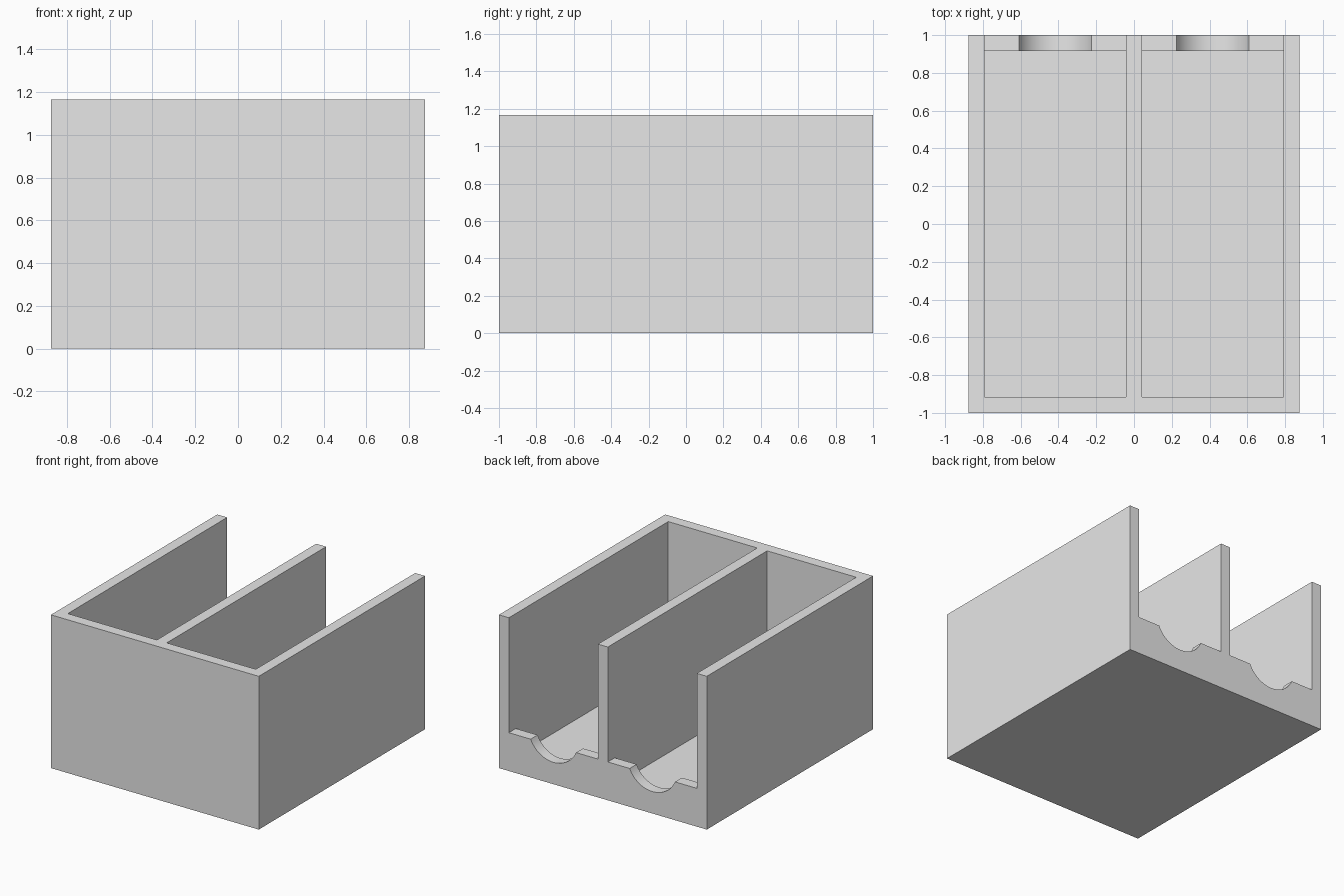
import bpy, bmesh, math

cube = bpy.data.objects.get("Cube")
if cube:
    bpy.data.objects.remove(cube, do_unlink=True)

U = 1 / 12                      # wall thickness, the module of the whole tray
WIDTH, DEPTH, HEIGHT = 21 * U, 24 * U, 14 * U
BAY_HALF, BAY_X = 4.5 * U, 5 * U
SILL_Z = 3.5 * U
NOTCH_R, NOTCH_Z = 2.5 * U, 4.5 * U

grey = bpy.data.materials.new("light_grey")
grey.use_nodes = True
color = (0.8, 0.8, 0.8, 1)
grey.diffuse_color = color
grey.node_tree.nodes["Principled BSDF"].inputs["Base Color"].default_value = color


def prism(name, profile, y0, y1):
    """Extrude an (x, z) outline along y."""
    bm = bmesh.new()
    face = bm.faces.new([bm.verts.new((x, y0, z)) for x, z in profile])
    new = bmesh.ops.extrude_face_region(bm, geom=[face])["geom"]
    moved = [v for v in new if isinstance(v, bmesh.types.BMVert)]
    bmesh.ops.translate(bm, verts=moved, vec=(0, y1 - y0, 0))
    bmesh.ops.recalc_face_normals(bm, faces=bm.faces)
    mesh = bpy.data.meshes.new(name)
    bm.to_mesh(mesh)
    bm.free()
    mesh.materials.append(grey)
    obj = bpy.data.objects.new(name, mesh)
    bpy.context.collection.objects.link(obj)
    return obj


def rect(x0, x1, z0, z1):
    return [(x0, z0), (x1, z0), (x1, z1), (x0, z1)]


def carve(body, cutter):
    """Subtract the cutter from the body and discard it."""
    cutter.hide_render = True
    mod = body.modifiers.new("carve", "BOOLEAN")
    mod.operation = "DIFFERENCE"
    mod.solver = "EXACT"
    mod.object = cutter
    bpy.context.view_layer.objects.active = body
    bpy.ops.object.modifier_apply(modifier=mod.name)
    bpy.data.objects.remove(cutter, do_unlink=True)


# Solid block
tray = prism("two_bay_tray", rect(-WIDTH / 2, WIDTH / 2, 0, HEIGHT), -DEPTH / 2, DEPTH / 2)

# Rounded notch in the low back sill
half_angle = math.acos((NOTCH_Z - SILL_Z) / NOTCH_R)
STEPS = 32
arc = []
for i in range(STEPS + 1):
    a = half_angle * (2 * i / STEPS - 1)
    arc.append((NOTCH_R * math.sin(a), NOTCH_Z - NOTCH_R * math.cos(a)))
opening = [(-BAY_HALF, HEIGHT + U), (-BAY_HALF, SILL_Z), *arc,
           (BAY_HALF, SILL_Z), (BAY_HALF, HEIGHT + U)]

for cx in (-BAY_X, BAY_X):
    # Deep bay, closed at the front
    carve(tray, prism("bay_cutter",
                      rect(cx - BAY_HALF, cx + BAY_HALF, U, HEIGHT + U),
                      -DEPTH / 2 + U, DEPTH / 2 - U))
    # Back opening above the notched sill
    carve(tray, prism("opening_cutter", [(x + cx, z) for x, z in opening],
                      DEPTH / 2 - 2 * U, DEPTH / 2 + U))

# Smooth notches, crisp corners
bpy.ops.object.select_all(action="DESELECT")
tray.select_set(True)
bpy.context.view_layer.objects.active = tray
bpy.ops.object.shade_smooth_by_angle(angle=math.radians(30))
